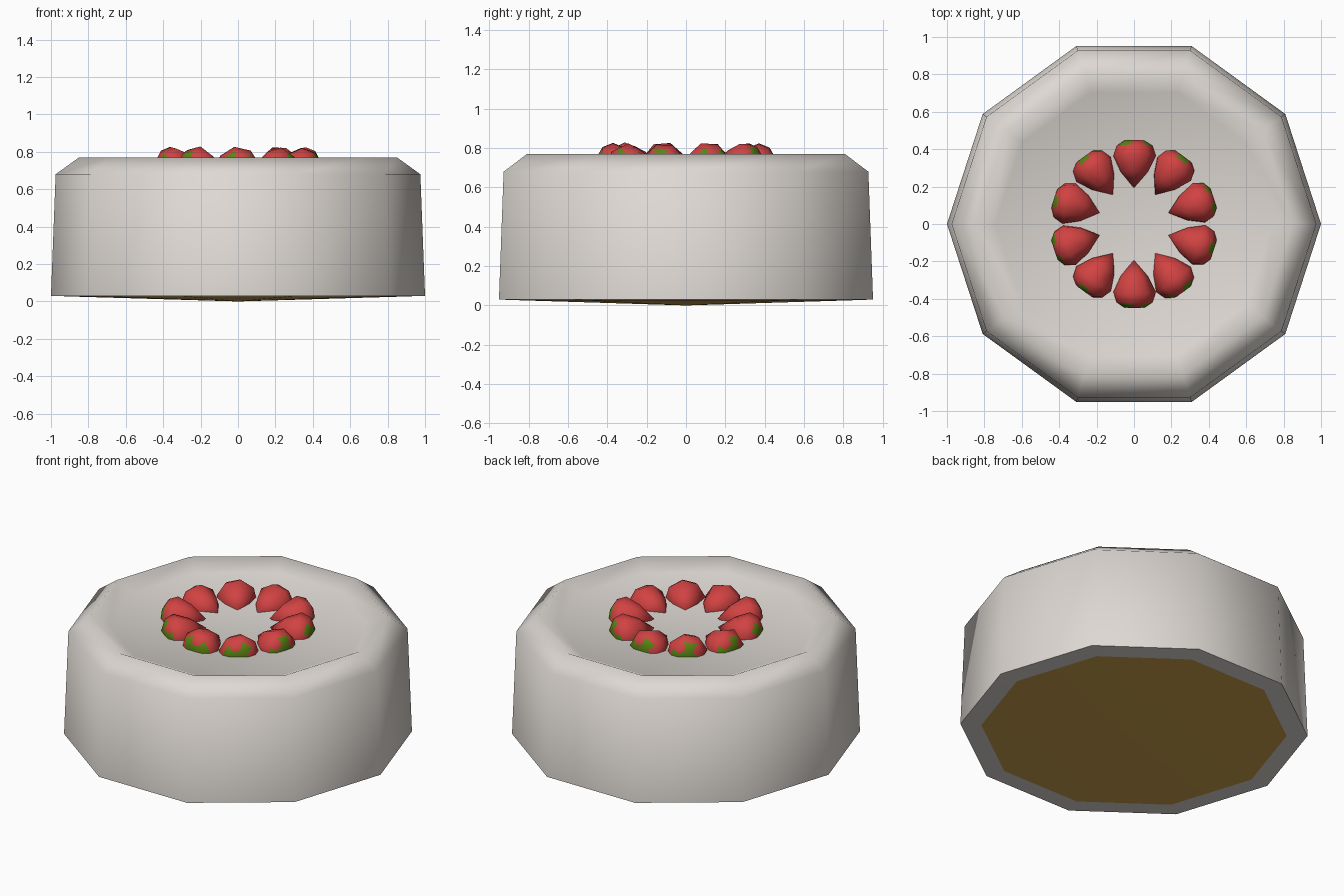
import bpy, bmesh, math, random
from mathutils import Matrix

if "Cube" in bpy.data.objects:
    bpy.data.objects.remove(bpy.data.objects["Cube"])

random.seed(4)


def material(name, rgb):
    m = bpy.data.materials.new(name)
    m.diffuse_color = (*rgb, 1.0)
    m.use_nodes = True
    m.node_tree.nodes["Principled BSDF"].inputs["Base Color"].default_value = m.diffuse_color
    return m


CREAM = material("cream_icing", (0.73, 0.69, 0.65))
SPONGE = material("golden_sponge", (0.60, 0.36, 0.075))
RED = material("berry_red", (0.64, 0.055, 0.055))
GREEN = material("leaf_green", (0.10, 0.23, 0.006))


def lathe(name, profile, sides, mats, matrix=None, rule=None, angle=180):
    """Spin (radius, height) points about z; radius 0 makes a pole."""
    bm = bmesh.new()
    rings = []
    for r, z in profile:
        if r == 0:
            rings.append([bm.verts.new((0, 0, z))] * sides)
        else:
            rings.append([bm.verts.new((r * math.cos(2 * math.pi * i / sides),
                                        r * math.sin(2 * math.pi * i / sides), z))
                          for i in range(sides)])
    for k in range(len(rings) - 1):
        a, b = rings[k], rings[k + 1]
        for i in range(sides):
            j = (i + 1) % sides
            f = bm.faces.new(list(dict.fromkeys((a[i], a[j], b[j], b[i]))))
            f.material_index = rule(k, i) if rule else 0
    if matrix:
        bmesh.ops.transform(bm, matrix=matrix, verts=bm.verts)
    me = bpy.data.meshes.new(name)
    bm.to_mesh(me)
    bm.free()
    for m in mats:
        me.materials.append(m)
    ob = bpy.data.objects.new(name, me)
    bpy.context.collection.objects.link(ob)
    bpy.ops.object.select_all(action='DESELECT')
    ob.select_set(True)
    bpy.context.view_layer.objects.active = ob
    bpy.ops.object.shade_smooth_by_angle(angle=math.radians(angle))
    return ob


# Icing shell: bottom lip, wall, chamfered rim and sunken top
lathe("icing", [(0.88, 0.026), (1.0, 0.03), (0.975, 0.68), (0.85, 0.77),
                (0.74, 0.718), (0, 0.715)], 10, [CREAM], angle=75)

# Sponge visible underneath, bulging slightly down to the ground
lathe("sponge_base", [(0, 0.0), (0.88, 0.026)], 10, [SPONGE])

# Ring of ten strawberries, tips pointing to the middle, leaves outwards
BERRY = [(0, -0.14), (0.075, -0.055), (0.118, 0.03), (0.10, 0.085),
         (0.06, 0.112), (0, 0.115)]


def berry_colour(k, i):
    # stem cap is green, with leaf points on every other side
    return 1 if k >= 4 or (k == 3 and i % 2 == 0) else 0


for n in range(10):
    az = math.radians(90 + 36 * n)
    place = (Matrix.Rotation(az, 4, 'Z')
             @ Matrix.Translation((0.333, 0, 0.713 + random.uniform(-0.006, 0.004)))
             @ Matrix.Rotation(math.radians(94), 4, 'Y')
             @ Matrix.Rotation(random.uniform(0, 6.28), 4, 'Z'))
    lathe(f"strawberry_{n + 1}", BERRY, 8, [RED, GREEN], place, berry_colour)
